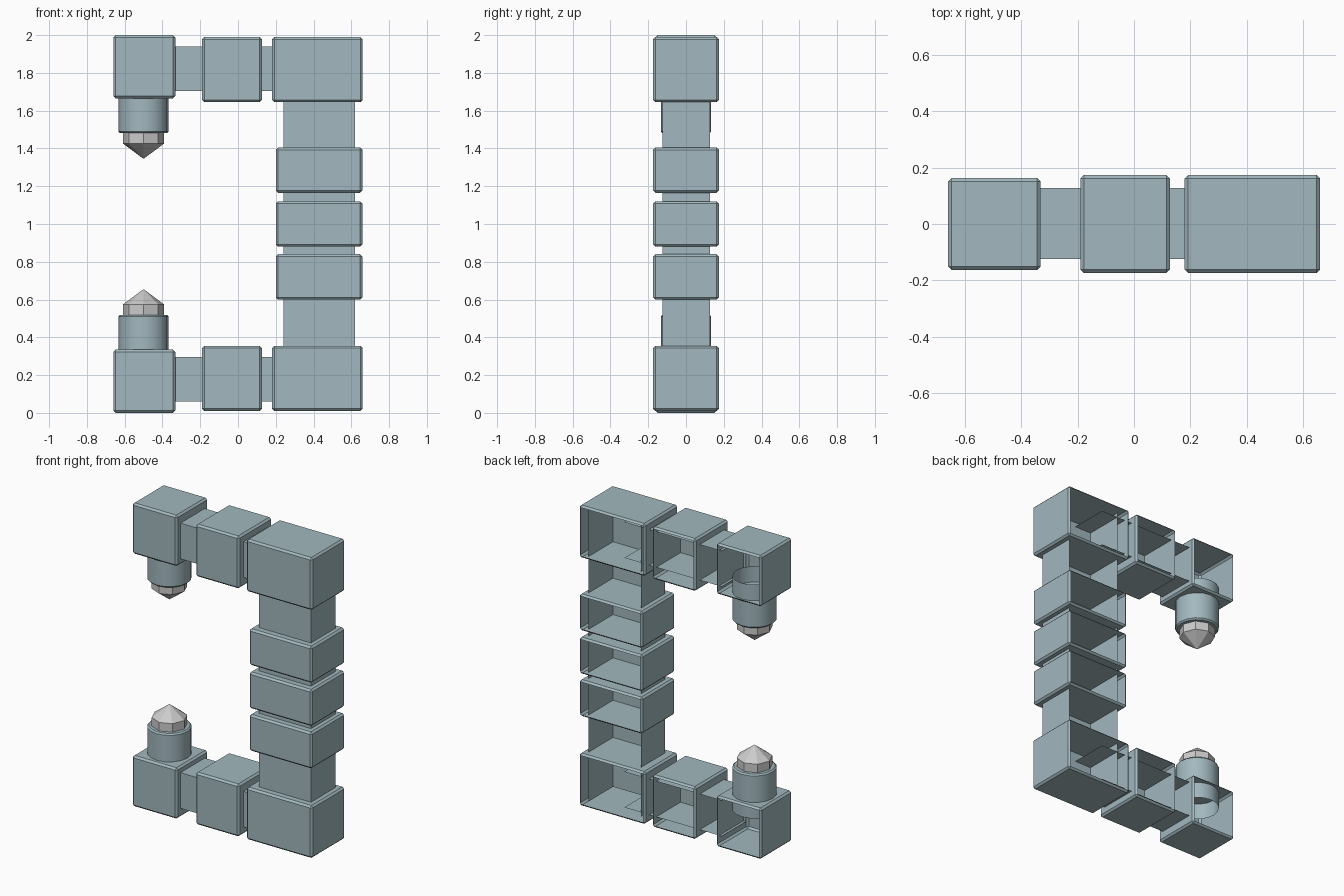
import bpy, bmesh, math

if "Cube" in bpy.data.objects:
    bpy.data.objects.remove(bpy.data.objects["Cube"])

steel = bpy.data.materials.new("blue_grey")
steel.diffuse_color = (0.36, 0.48, 0.52, 1)
steel.use_nodes = True
steel.node_tree.nodes["Principled BSDF"].inputs["Base Color"].default_value = steel.diffuse_color


def add(name, bm, mat=None, smooth=False):
    bmesh.ops.recalc_face_normals(bm, faces=bm.faces)
    me = bpy.data.meshes.new(name)
    bm.to_mesh(me)
    bm.free()
    ob = bpy.data.objects.new(name, me)
    bpy.context.collection.objects.link(ob)
    if mat:
        me.materials.append(mat)
    if smooth:
        bpy.ops.object.select_all(action='DESELECT')
        ob.select_set(True)
        bpy.context.view_layer.objects.active = ob
        bpy.ops.object.shade_smooth_by_angle(angle=math.radians(35))
    return ob


def shell(name, x, y, z, bevel=0.0, open_axes=()):
    """Box shell with an open back (+y); open_axes drops both ends of an axis."""
    bm = bmesh.new()
    bmesh.ops.create_cube(bm, size=1)
    for v in bm.verts:
        for i, (a, b) in enumerate((x, y, z)):
            v.co[i] = a if v.co[i] < 0 else b
    if bevel:
        bmesh.ops.bevel(bm, geom=bm.edges[:], offset=bevel, segments=1,
                        affect='EDGES', profile=0.5)
    bm.normal_update()
    drop = [f for f in bm.faces if f.normal.y > 0.99
            or any(abs(f.normal[i]) > 0.99 for i in open_axes)]
    bmesh.ops.delete(bm, geom=drop, context='FACES')
    return add(name, bm, steel)


def lathe(name, rings, sides, up, mat=None, smooth=False):
    """Rings of (radius, z) around the prong axis; radius 0 closes to a point."""
    bm = bmesh.new()
    prev = None
    for r, z in rings:
        z = z if up else 2 - z
        n = sides if r else 1
        ring = [bm.verts.new((-0.5 + r * math.cos(math.tau * i / sides),
                              r * math.sin(math.tau * i / sides), z))
                for i in range(n)]
        if prev:
            for i in range(sides):
                j = (i + 1) % sides
                if n > 1:
                    bm.faces.new((prev[i], prev[j], ring[j], ring[i]))
                else:
                    bm.faces.new((prev[i], prev[j], ring[0]))
        prev = ring
    return add(name, bm, mat, smooth)


B = 0.012
W = (-0.174, 0.174)     # depth of the wide blocks
N = (-0.125, 0.128)     # depth of the narrow bars

# upright bar and its three collars
shell("column_bar", (0.24, 0.62), N, (0.03, 1.97), 0, (2,))
for zc in (0.72, 1.0, 1.285):
    shell("column_collar", (0.20, 0.658), W, (zc - 0.12, zc + 0.12), B)

# lower and upper arms
for side, up in (("lower", True), ("upper", False)):
    def span(a, b):
        return (a, b) if up else (2 - b, 2 - a)
    shell(side + "_corner_block", (0.18, 0.66), W, span(0.01, 0.355), B)
    shell(side + "_arm_collar", (-0.19, 0.127), W, span(0.01, 0.355), B)
    shell(side + "_arm_bar", (-0.35, 0.36), N, span(0.06, 0.295), 0, (0,))
    shell(side + "_end_block", (-0.66, -0.332), (-0.163, 0.163),
          span(0.0, 0.335), B)
    # round post, open at its hidden end
    lathe(side + "_post", [(0.133, 0.23), (0.133, 0.51), (0.124, 0.519),
                           (0, 0.519)], 16, up, steel, True)
    # eight-sided pointed tip
    lathe(side + "_tip", [(0.108, 0.519), (0.108, 0.575), (0, 0.655)], 8, up)
